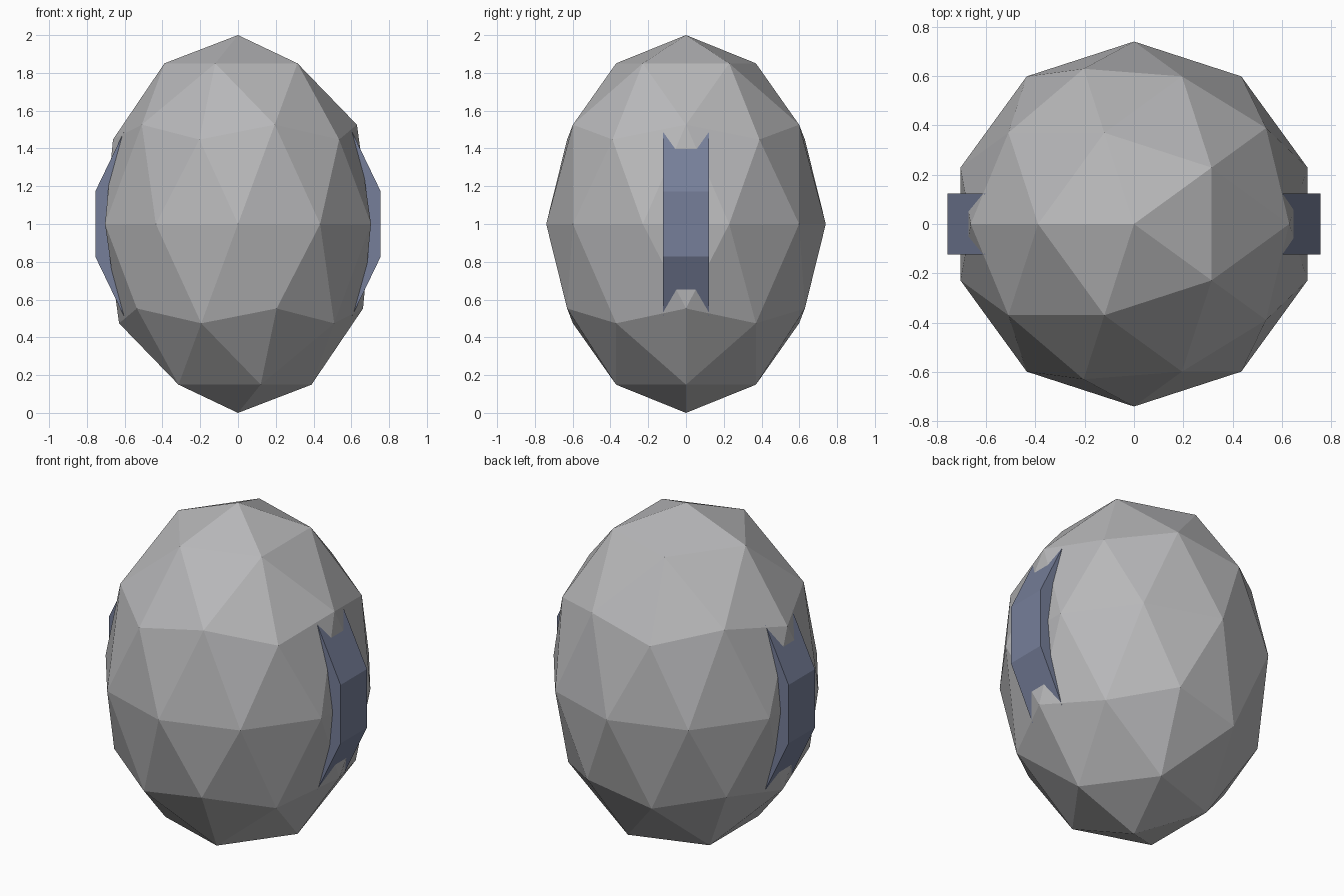
import bpy, bmesh, math
from mathutils import Matrix

if "Cube" in bpy.data.objects:
    bpy.data.objects.remove(bpy.data.objects["Cube"])


def material(name, color):
    m = bpy.data.materials.new(name)
    m.diffuse_color = (*color, 1)
    m.use_nodes = True
    m.node_tree.nodes["Principled BSDF"].inputs["Base Color"].default_value = m.diffuse_color
    return m


grey = material("light grey", (0.48, 0.48, 0.49))
blue = material("slate blue", (0.18, 0.21, 0.32))

# Egg-shaped faceted shell: an 80-face icosphere stretched upwards
bpy.ops.mesh.primitive_ico_sphere_add(subdivisions=2, radius=1)
shell = bpy.context.object
shell.name = "shell"
shell.data.transform(Matrix.Translation((0, 0, 1))
                     @ Matrix.Diagonal((0.74, 0.74, 1, 1))
                     @ Matrix.Rotation(math.pi, 4, 'Z'))
shell.data.materials.append(grey)

# Fourteen-sided disc through the shell, showing as a band on each side
SIDES, RADIUS, HALF_WIDTH = 14, 0.775, 0.123
bm = bmesh.new()
ring = []
for i in range(SIDES):
    a = 2 * math.pi * (i + 0.5) / SIDES
    ring.append(bm.verts.new((RADIUS * math.cos(a), -HALF_WIDTH, 1 + RADIUS * math.sin(a))))
face = bm.faces.new(ring)
ext = bmesh.ops.extrude_face_region(bm, geom=[face], use_keep_orig=True)
new_verts = [g for g in ext["geom"] if isinstance(g, bmesh.types.BMVert)]
bmesh.ops.translate(bm, verts=new_verts, vec=(0, 2 * HALF_WIDTH, 0))
bmesh.ops.recalc_face_normals(bm, faces=bm.faces)
mesh = bpy.data.meshes.new("side_band")
bm.to_mesh(mesh)
bm.free()
mesh.materials.append(blue)
band = bpy.data.objects.new("side_band", mesh)
bpy.context.collection.objects.link(band)
